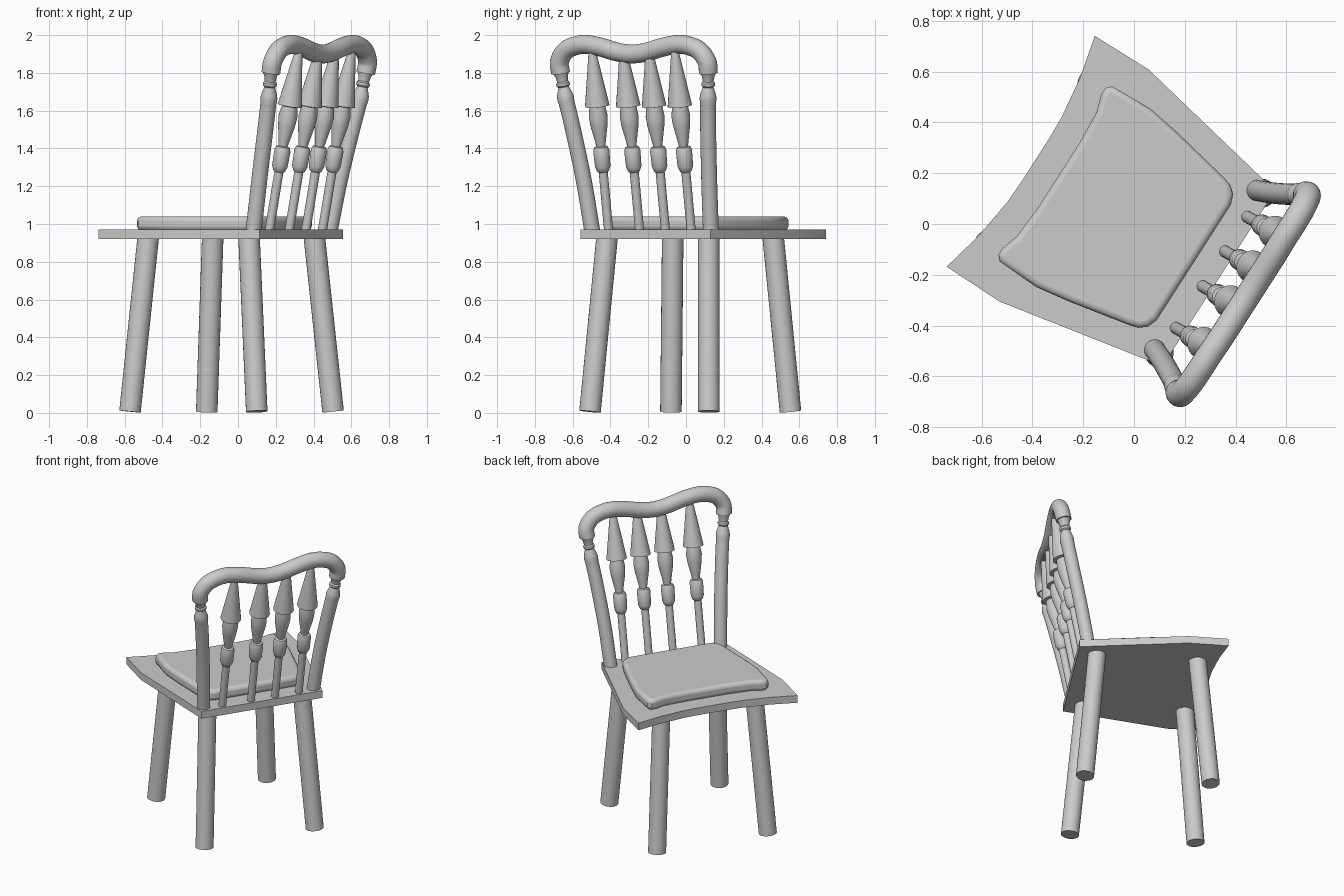
import bpy, bmesh, math
from mathutils import Vector

cube = bpy.data.objects.get("Cube")
if cube:
    bpy.data.objects.remove(cube, do_unlink=True)

grey = bpy.data.materials.new("plain_grey")
grey.use_nodes = True
grey.diffuse_color = (0.6, 0.6, 0.6, 1)
grey.node_tree.nodes["Principled BSDF"].inputs["Base Color"].default_value = (0.6, 0.6, 0.6, 1)

TURN = math.radians(-122.7)  # the whole chair is turned on its spot
parts = []


def finish(name, bm):
    bmesh.ops.recalc_face_normals(bm, faces=bm.faces)
    mesh = bpy.data.meshes.new(name)
    bm.to_mesh(mesh)
    bm.free()
    mesh.materials.append(grey)
    obj = bpy.data.objects.new(name, mesh)
    obj.rotation_euler.z = TURN
    bpy.context.collection.objects.link(obj)
    parts.append(obj)
    return obj


def tube(name, points, radii, sides=24):
    """Capped round bar through the points, with a radius at each one."""
    pts = [Vector(p) for p in points]
    bm = bmesh.new()
    rings = []
    for i, (p, r) in enumerate(zip(pts, radii)):
        tangent = (pts[min(i + 1, len(pts) - 1)] - pts[max(i - 1, 0)]).normalized()
        a = Vector((0, 1, 0)).cross(tangent).normalized()
        b = tangent.cross(a)
        angles = [math.tau * k / sides for k in range(sides)]
        rings.append([bm.verts.new(p + r * (a * math.cos(t) + b * math.sin(t))) for t in angles])
    for lo, hi in zip(rings, rings[1:]):
        for k in range(sides):
            n = (k + 1) % sides
            bm.faces.new((lo[k], lo[n], hi[n], hi[k]))
    bm.faces.new(rings[0])
    bm.faces.new(rings[-1])
    return finish(name, bm)


def smooth_path(points, steps=6):
    """Catmull-Rom curve through the points."""
    p = [Vector(q) for q in points]
    p = [2 * p[0] - p[1]] + p + [2 * p[-1] - p[-2]]
    out = []
    for a, b, c, d in zip(p, p[1:], p[2:], p[3:]):
        for k in range(steps):
            t = k / steps
            out.append(0.5 * (2 * b + (c - a) * t + (2 * a - 5 * b + 4 * c - d) * t * t
                              + (3 * b - a - 3 * c + d) * t ** 3))
    return out + [p[-2]]


def slab(name, half, bottom, top):
    """Flat plate from one half of its outline, mirrored left to right."""
    outline = half + [(-x, y) for x, y in reversed(half)]
    bm = bmesh.new()
    face = bm.faces.new([bm.verts.new((x, y, bottom)) for x, y in outline])
    grown = bmesh.ops.extrude_face_region(bm, geom=[face])["geom"]
    bmesh.ops.translate(bm, vec=(0, 0, top - bottom),
                        verts=[v for v in grown if isinstance(v, bmesh.types.BMVert)])
    return finish(name, bm)


# Seat board with a hollowed front edge, and its cushion
slab("seat", [(0.1, -0.463), (0.2, -0.467), (0.37, -0.49), (0.54, -0.53),
              (0.543, -0.28), (0.41, 0.397)], 0.92, 0.97)
cushion = slab("cushion", [(0.15, -0.353), (0.29, -0.362), (0.36, -0.384), (0.39, -0.384),
                           (0.41, -0.365), (0.417, -0.19), (0.395, -0.05), (0.345, 0.2),
                           (0.335, 0.235), (0.31, 0.265), (0.27, 0.28)], 0.965, 1.04)
bevel = cushion.modifiers.new("soft_rim", "BEVEL")
bevel.width = 0.024
bevel.segments = 4
bevel.limit_method = "ANGLE"
bevel.angle_limit = math.radians(60)

# Splayed legs and turned back posts
for side, s in (("left", 1), ("right", -1)):
    tube("front_leg_" + side, [(s * 0.376, -0.438, 0.007), (s * 0.316, -0.362, 0.93)], [0.057, 0.057])
    tube("back_leg_" + side, [(s * 0.374, 0.358, 0.007), (s * 0.32, 0.275, 0.93)], [0.057, 0.057])

    shaft = smooth_path([(s * 0.373, 0.337, 0.96), (s * 0.395, 0.388, 1.235),
                         (s * 0.425, 0.445, 1.5), (s * 0.448, 0.482, 1.665)])
    radii = [0.042] * (len(shaft) - 1) + [0.045]
    neck = [(1.685, 0.042), (1.725, 0.028), (1.733, 0.036), (1.747, 0.036),
            (1.755, 0.029), (1.78, 0.033), (1.81, 0.046)]
    for z, r in neck:
        f = (z - 1.665) / 0.145
        shaft.append(Vector((s * (0.448 + 0.016 * f), 0.482 + 0.023 * f, z)))
        radii.append(r)
    tube("back_post_" + side, shaft, radii)

# Double-humped top rail
half_rail = [(0.465, 0.505, 1.8), (0.464, 0.517, 1.86), (0.42, 0.525, 1.918), (0.35, 0.528, 1.945),
             (0.28, 0.528, 1.95), (0.19, 0.53, 1.935), (0.09, 0.53, 1.91)]
path = smooth_path(half_rail + [(0, 0.53, 1.9)] + [(-x, y, z) for x, y, z in reversed(half_rail)])
tube("top_rail", path, [0.05] * len(path))

# Turned spindles: thin stem, barrel, vase and pointed cone
turning = [(0.96, 0.024), (1.275, 0.024), (1.28, 0.031), (1.305, 0.041), (1.39, 0.043),
           (1.408, 0.036), (1.412, 0.024), (1.45, 0.031), (1.52, 0.045), (1.57, 0.05),
           (1.622, 0.042), (1.626, 0.065), (1.92, 0.019)]
for i, x in enumerate((0.255, 0.06, -0.103, -0.265)):
    points = [(x - 0.012 * (z - 1), 0.36 + 0.187 * (z - 0.96), z) for z, r in turning]
    tube("spindle_%d" % (i + 1), points, [r for z, r in turning])

# Smooth shading with crisp edges
bpy.ops.object.select_all(action="DESELECT")
for obj in parts:
    obj.select_set(True)
bpy.context.view_layer.objects.active = parts[0]
bpy.ops.object.shade_smooth_by_angle(angle=math.radians(35))
